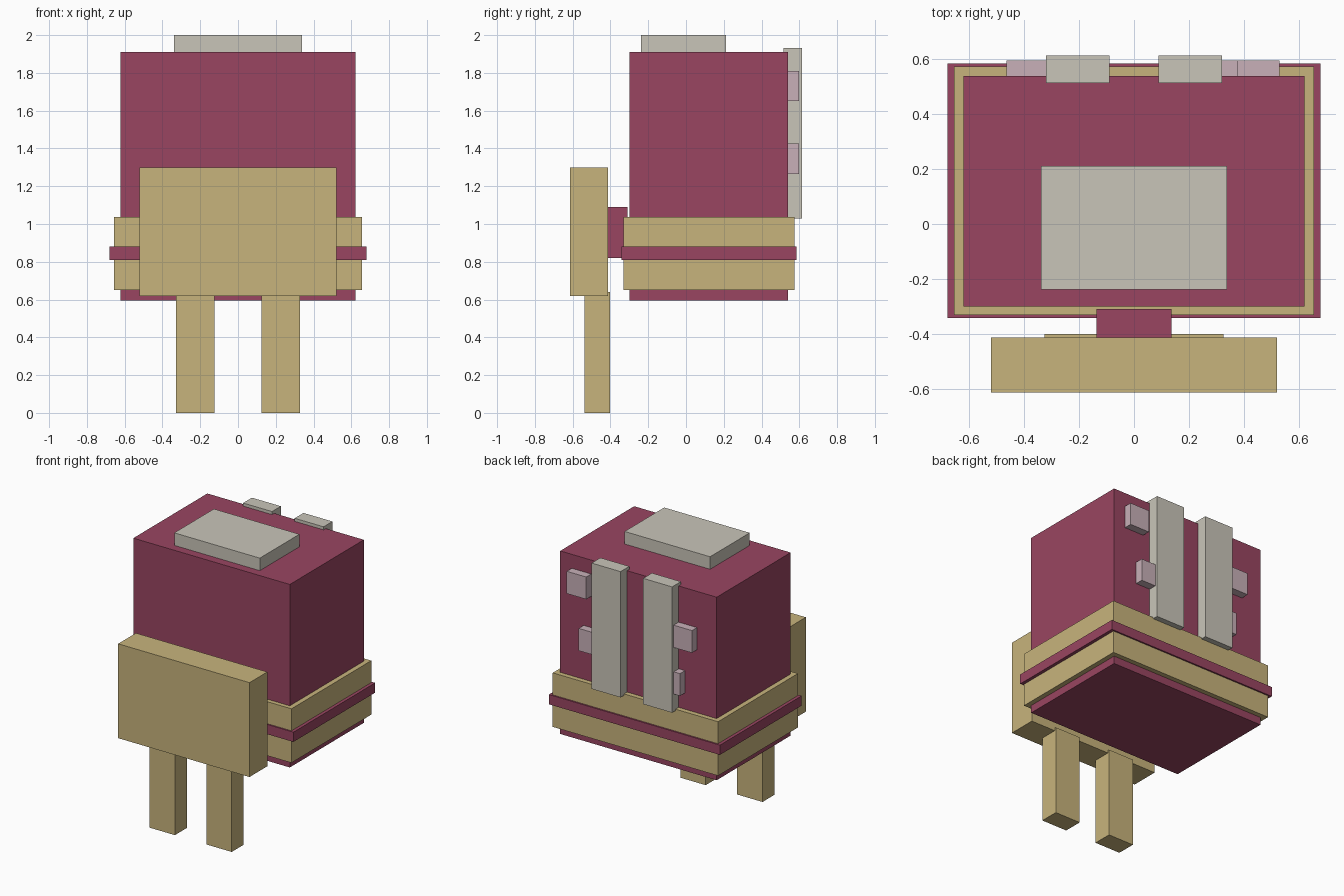
import bpy

default_cube = bpy.data.objects.get("Cube")
if default_cube:
    bpy.data.objects.remove(default_cube, do_unlink=True)


def material(name, rgb):
    mat = bpy.data.materials.new(name)
    mat.use_nodes = True
    color = (*rgb, 1)
    mat.diffuse_color = color
    mat.node_tree.nodes["Principled BSDF"].inputs["Base Color"].default_value = color
    return mat


maroon = material("maroon", (0.32, 0.06, 0.12))
tan = material("tan", (0.575, 0.456, 0.202))
stone = material("stone_grey", (0.584, 0.558, 0.485))
pale_pink = material("pale_pink", (0.578, 0.434, 0.479))


def box(name, mat, x, y, z):
    """Flat-sided box spanning the given (low, high) range on each axis."""
    spans = (x, y, z)
    bpy.ops.mesh.primitive_cube_add(size=1, location=[(a + b) / 2 for a, b in spans])
    obj = bpy.context.object
    obj.name = name
    obj.scale = [b - a for a, b in spans]
    bpy.ops.object.transform_apply(location=False, rotation=False, scale=True)
    obj.data.materials.append(mat)
    return obj


def centred_box(name, mat, half_width, y, z):
    return box(name, mat, (-half_width, half_width), y, z)


def box_pair(name, mat, x, y, z):
    box("left_" + name, mat, x, y, z)
    box("right_" + name, mat, (-x[1], -x[0]), y, z)


# Body with its wide band, thin stripe and raised top plate
centred_box("body", maroon, 0.622, (-0.30, 0.54), (0.595, 1.91))
centred_box("body_band", tan, 0.657, (-0.332, 0.575), (0.65, 1.038))
centred_box("band_stripe", maroon, 0.68, (-0.342, 0.586), (0.81, 0.88))
centred_box("top_plate", stone, 0.34, (-0.238, 0.212), (1.90, 2.0))

# Front block, its connector and the legs
centred_box("front_block", tan, 0.522, (-0.615, -0.413), (0.62, 1.298))
centred_box("connector", maroon, 0.136, (-0.42, -0.31), (0.82, 1.09))
box_pair("leg", tan, (0.125, 0.327), (-0.538, -0.402), (0, 0.64))

# Back rails
box_pair("back_rail", stone, (0.09, 0.32), (0.515, 0.615), (1.028, 1.932))

# Staggered tabs beside the rails: outer edge position and base height
for name, x, z in (
    ("left_upper_tab", 0.375, 1.65),
    ("left_lower_tab", 0.28, 1.265),
    ("right_upper_tab", -0.465, 1.49),
    ("right_lower_tab", -0.37, 1.155),
):
    box(name, pale_pink, (x, x + 0.155), (0.535, 0.597), (z, z + 0.16))
